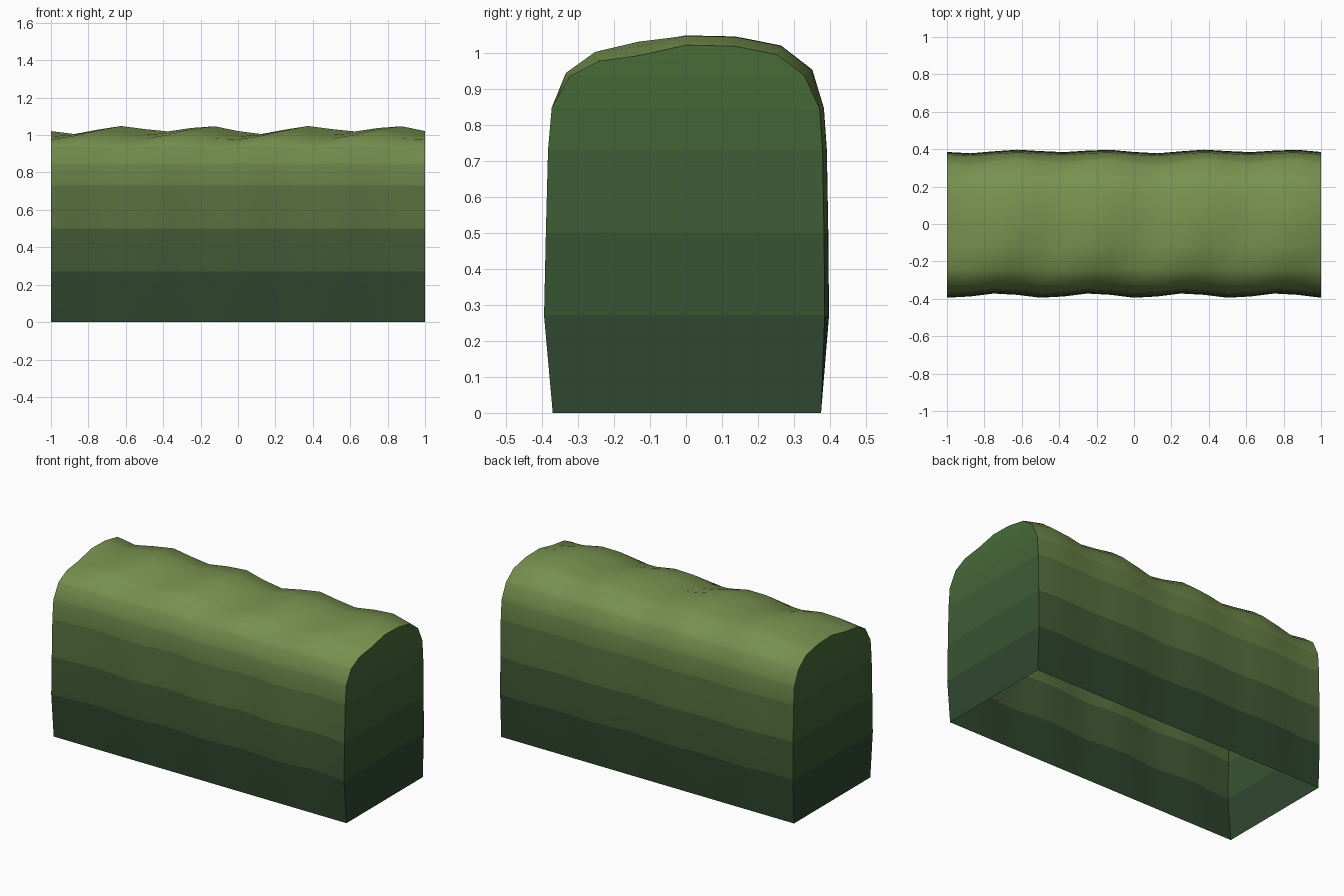
import bpy, bmesh, math
from mathutils import Vector

if "Cube" in bpy.data.objects:
    bpy.data.objects.remove(bpy.data.objects["Cube"])

# Average hedge cross-section (y, z), from front base over the top to back base
profile = [(-.37, 0), (-.383, .27), (-.378, .5), (-.372, .73), (-.362, .845), (-.322, .935),
           (-.247, .99), (-.13, 1.012), (0, 1.03), (.135, 1.027), (.257, 1.003),
           (.336, .942), (.375, .845), (.383, .73), (.387, .5), (.389, .27), (.375, 0)]
N = len(profile)
SEG = 16


def swell(x, i):
    """Leafy bulge, repeating along the hedge; phase drifts from front to back."""
    if i in (0, N - 1):
        return 0
    t = i / (N - 1)
    k = min(1, max(0, (t - .25) / .25))
    amp = .012 + .006 * k if t < .75 else .008
    peak = .03 + .33 * k
    wave = amp * math.cos(4 * math.pi * (x - peak))
    return wave - .007 * k * (amp / .018) * math.cos(2 * math.pi * (x - .11))


def outward(i):
    a = Vector(profile[max(i - 1, 0)])
    b = Vector(profile[min(i + 1, N - 1)])
    d = (b - a).normalized()
    return Vector((-d.y, d.x))


def green(name, low, high, f):
    m = bpy.data.materials.new(name)
    m.diffuse_color = [a + (b - a) * f for a, b in zip(low, high)] + [1]
    m.use_nodes = True
    m.node_tree.nodes["Principled BSDF"].inputs["Base Color"].default_value = m.diffuse_color
    return m


mesh = bpy.data.meshes.new("hedge")
hedge = bpy.data.objects.new("hedge", mesh)
bpy.context.collection.objects.link(hedge)

# Foliage greens, darker near the ground
ROWS = N // 2
for r in range(ROWS):
    f = ((profile[r][1] + profile[r + 1][1]) / 2) ** 1.7
    mesh.materials.append(green(f"leaf_{r}", (.022, .052, .024), (.19, .29, .08), f))
for r in range(ROWS):
    f = (profile[r][1] + profile[r + 1][1]) / 2
    mesh.materials.append(green(f"end_{r}", (.022, .05, .028), (.065, .15, .04), f))

bm = bmesh.new()
rings = []
for s in range(SEG + 1):
    x = -1 + 2 * s / SEG
    ring = []
    for i, p in enumerate(profile):
        q = Vector(p) + outward(i) * swell(x, i)
        ring.append(bm.verts.new((x, q.x, q.y)))
    rings.append(ring)

# Rounded foliage shell, open underneath
for a, b in zip(rings, rings[1:]):
    for i in range(N - 1):
        face = bm.faces.new((a[i], a[i + 1], b[i + 1], b[i]))
        face.material_index = min(i, N - 2 - i)
        face.smooth = True

# Flat cut ends, in level strips
for ring in (rings[0], rings[-1]):
    for i in range(ROWS):
        strip = [ring[i], ring[i + 1], ring[N - 2 - i], ring[N - 1 - i]]
        if i == ROWS - 1:
            strip.pop(2)
        bm.faces.new(strip).material_index = ROWS + i

bmesh.ops.recalc_face_normals(bm, faces=bm.faces)
if sum(f.normal.z * f.calc_area() for f in bm.faces) < 0:
    bmesh.ops.reverse_faces(bm, faces=bm.faces)
bm.to_mesh(mesh)
bm.free()

bpy.context.view_layer.objects.active = hedge
hedge.select_set(True)
bpy.ops.object.shade_smooth_by_angle(angle=math.radians(50))
